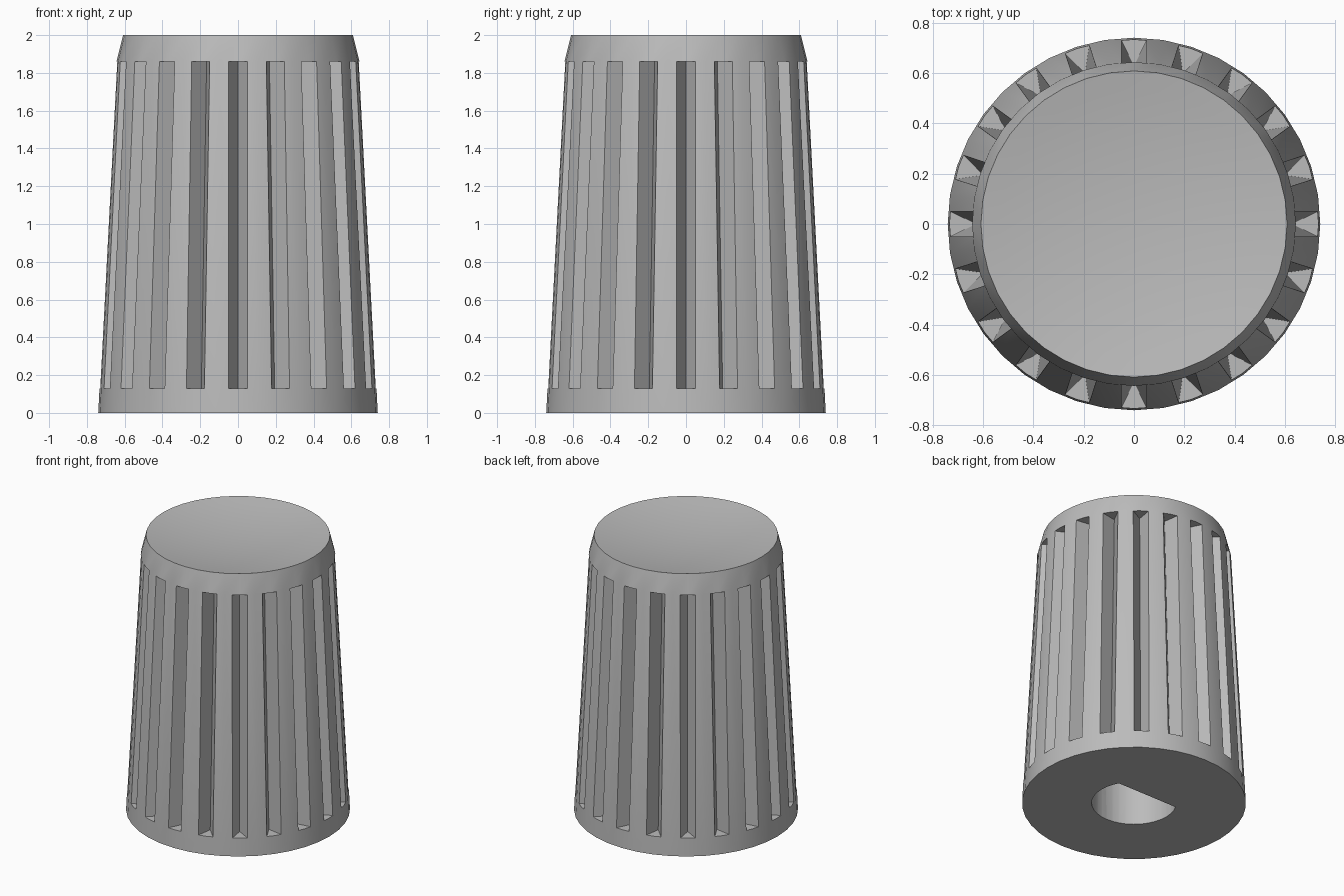
import bpy, bmesh, math
from mathutils import Matrix, Vector

GROOVES = 20
SEGMENTS = 40
R_BASE, R_SHOULDER, R_TOP = 0.74, 0.643, 0.608
Z_SHOULDER, Z_GROOVE, HEIGHT = 1.86, 0.13, 2.0
DISH = 0.055
GROOVE_DEPTH, GROOVE_HALF = 0.105, 0.052
SHAFT_R, SHAFT_FLAT, SHAFT_DEPTH = 0.28, 0.136, 1.1

cube = bpy.data.objects.get("Cube")
if cube:
    bpy.data.objects.remove(cube, do_unlink=True)


def make_object(name, bm):
    bmesh.ops.recalc_face_normals(bm, faces=bm.faces)
    mesh = bpy.data.meshes.new(name)
    bm.to_mesh(mesh)
    bm.free()
    obj = bpy.data.objects.new(name, mesh)
    bpy.context.collection.objects.link(obj)
    return obj


def loft(bm, bottom, top):
    """Closed prism between two matching outlines."""
    a = [bm.verts.new(p) for p in bottom]
    b = [bm.verts.new(p) for p in top]
    n = len(a)
    for i in range(n):
        j = (i + 1) % n
        bm.faces.new((a[i], a[j], b[j], b[i]))
    bm.faces.new(a[::-1])
    bm.faces.new(b)


# Tapered knob body with a bevelled shoulder and shallow dished top
profile = [(0, 0), (R_BASE, 0), (R_SHOULDER, Z_SHOULDER)]
for i in range(8, -1, -1):
    t = i / 8
    profile.append((R_TOP * t, HEIGHT - DISH * (1 - t * t)))
bm = bmesh.new()
verts = [bm.verts.new((r, 0, z)) for r, z in profile]
edges = [bm.edges.new(pair) for pair in zip(verts, verts[1:])]
bmesh.ops.spin(bm, geom=verts + edges, cent=(0, 0, 0), axis=(0, 0, 1),
               angle=math.tau, steps=SEGMENTS, use_merge=False)
bmesh.ops.remove_doubles(bm, verts=bm.verts, dist=0.0005)
knob = make_object("knob_body", bm)


# V-shaped grip grooves that follow the taper
def groove_outline(z, turn):
    r = R_BASE + (R_SHOULDER - R_BASE) * z / Z_SHOULDER
    outside = 0.05
    w = GROOVE_HALF * (GROOVE_DEPTH + outside) / GROOVE_DEPTH
    points = [(r - GROOVE_DEPTH, 0, z), (r + outside, -w, z), (r + outside, w, z)]
    return [turn @ Vector(p) for p in points]


bm = bmesh.new()
for i in range(GROOVES):
    turn = Matrix.Rotation(math.tau * i / GROOVES, 3, 'Z')
    loft(bm, groove_outline(Z_GROOVE, turn), groove_outline(Z_SHOULDER, turn))
groove_cutter = make_object("groove_cutter", bm)

# D-shaped shaft socket, flat side toward the back
start = math.asin(SHAFT_FLAT / SHAFT_R)
sweep = math.pi + 2 * start
steps = 24
arc = []
for i in range(steps + 1):
    a = math.pi - start + sweep * i / steps
    arc.append((SHAFT_R * math.cos(a), SHAFT_R * math.sin(a)))
bm = bmesh.new()
loft(bm, [(x, y, -0.1) for x, y in arc], [(x, y, SHAFT_DEPTH) for x, y in arc])
shaft_cutter = make_object("shaft_cutter", bm)

# Cut the grooves and socket, then bake the result into the body
for cutter in (groove_cutter, shaft_cutter):
    cutter.hide_render = True
    mod = knob.modifiers.new(cutter.name, 'BOOLEAN')
    mod.operation = 'DIFFERENCE'
    mod.solver = 'EXACT'
    mod.object = cutter
bpy.context.view_layer.update()
depsgraph = bpy.context.evaluated_depsgraph_get()
cut_mesh = bpy.data.meshes.new_from_object(knob.evaluated_get(depsgraph))
knob.modifiers.clear()
knob.data = cut_mesh
for cutter in (groove_cutter, shaft_cutter):
    bpy.data.objects.remove(cutter, do_unlink=True)

# Single grey plastic
grey = bpy.data.materials.new("grey_plastic")
grey.use_nodes = True
color = (0.5, 0.5, 0.5, 1)
grey.diffuse_color = color
grey.node_tree.nodes["Principled BSDF"].inputs["Base Color"].default_value = color
knob.data.materials.clear()
knob.data.materials.append(grey)

bpy.ops.object.select_all(action='DESELECT')
knob.select_set(True)
bpy.context.view_layer.objects.active = knob
bpy.ops.object.shade_smooth_by_angle(angle=math.radians(30))
